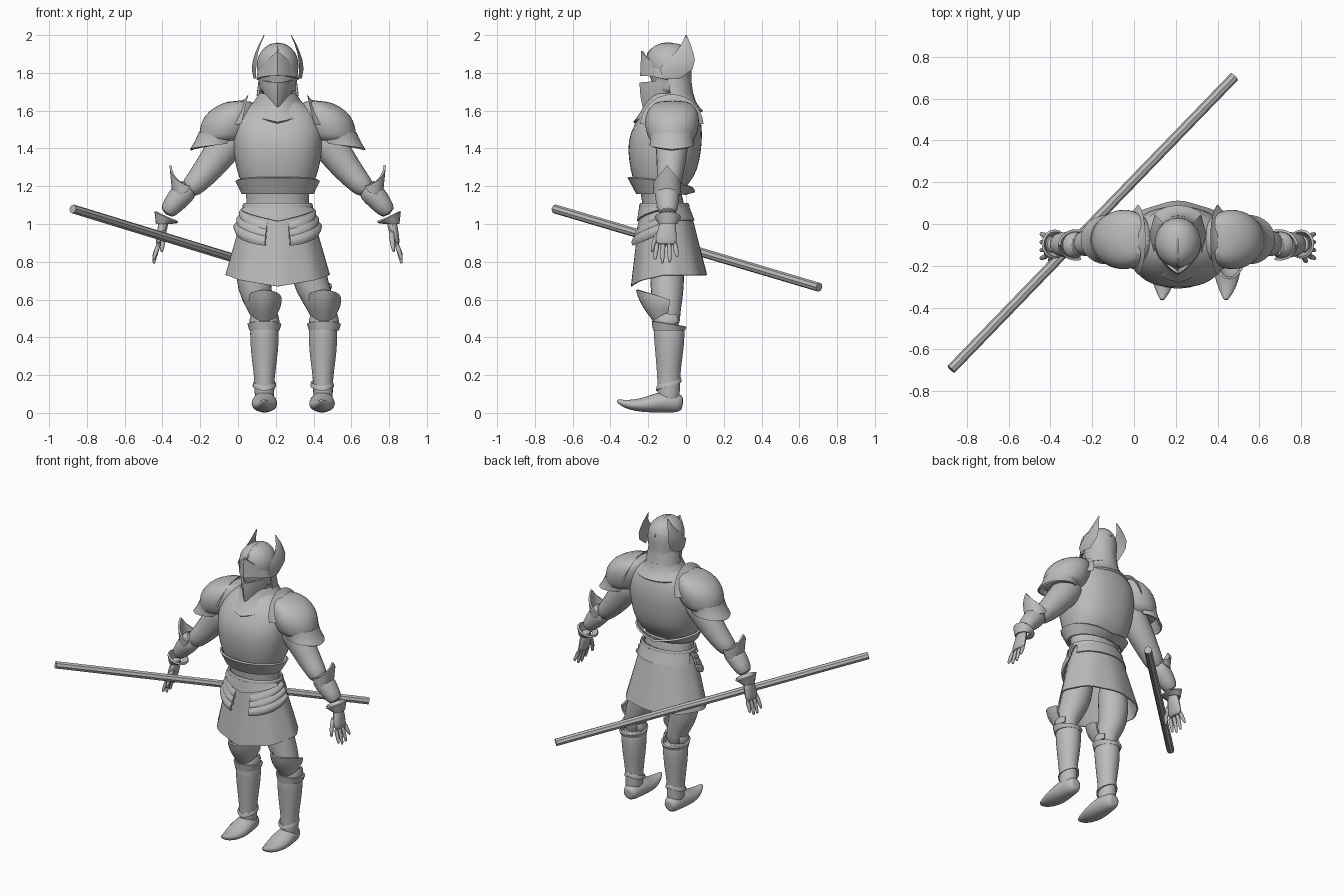
import bpy, bmesh, math
from mathutils import Vector

cube = bpy.data.objects.get("Cube")
if cube:
    bpy.data.objects.remove(cube, do_unlink=True)

steel = bpy.data.materials.new("steel_grey")
steel.use_nodes = True
steel.diffuse_color = (0.5, 0.5, 0.5, 1)
steel.node_tree.nodes["Principled BSDF"].inputs["Base Color"].default_value = (0.5, 0.5, 0.5, 1)

C = 0.21   # the figure stands to one side of the staff's middle


def finish(name, bm, smooth=True, subdiv=0):
    bmesh.ops.recalc_face_normals(bm, faces=bm.faces)
    mesh = bpy.data.meshes.new(name)
    bm.to_mesh(mesh)
    bm.free()
    mesh.materials.append(steel)
    ob = bpy.data.objects.new(name, mesh)
    bpy.context.collection.objects.link(ob)
    if smooth:
        bpy.ops.object.select_all(action='DESELECT')
        ob.select_set(True)
        bpy.context.view_layer.objects.active = ob
        bpy.ops.object.shade_smooth_by_angle(angle=math.radians(42))
    if subdiv:
        ob.modifiers.new("subdivision", 'SUBSURF').levels = subdiv
        ob.modifiers["subdivision"].render_levels = subdiv
    return ob


def skin(bm, rows, closed):
    n = len(rows[0])
    for a, b in zip(rows, rows[1:]):
        for i in range(n if closed else n - 1):
            k = (i + 1) % n
            bm.faces.new((a[i], a[k], b[k], b[i]))


def loft(name, rings, cx=0, s=1, n=20, power=1.0, subdiv=1):
    """Stack of level oval rings (z, centre y, half width, half depth, x shift)."""
    bm = bmesh.new()
    rows = []
    bow = lambda w: math.copysign(abs(w) ** power, w)
    for z, cy, rx, ry, *dx in rings:
        x0 = cx + (dx[0] if dx else 0)
        angles = [math.tau * i / n for i in range(n)]
        rows.append([bm.verts.new((C + s * (x0 + rx * bow(math.sin(a))), cy - ry * bow(math.cos(a)), z))
                     for a in angles])
    skin(bm, rows, True)
    bm.faces.new(rows[0])
    bm.faces.new(rows[-1])
    return finish(name, bm, subdiv=subdiv)


def tube(name, path, s=1, n=12, ref=(0, 1, 0), subdiv=1, smooth=True, origin=C):
    """Limb through (x, y, z, half width, half width along ref)."""
    bm = bmesh.new()
    pts = [Vector((origin + s * p[0], p[1], p[2])) for p in path]
    rows = []
    for i, p in enumerate(path):
        t = (pts[min(i + 1, len(pts) - 1)] - pts[max(i - 1, 0)]).normalized()
        u = Vector(ref)
        u = (u - t * u.dot(t)).normalized()
        w = t.cross(u)
        rows.append([bm.verts.new(pts[i] + w * p[3] * math.cos(math.tau * k / n)
                                  + u * p[4] * math.sin(math.tau * k / n)) for k in range(n)])
    skin(bm, rows, True)
    bm.faces.new(rows[0])
    bm.faces.new(rows[-1])
    return finish(name, bm, smooth, subdiv)


def wrap(name, bot, top, lo, hi, face=0, span=180, s=1, n=24, m=5, keel=0, bulge=0, fold=0, thick=0.012):
    """Curved plate from oval bot to oval top (centre x, y, half width, depth); face 0 is the front."""
    bm = bmesh.new()
    rows = []
    val = lambda f, t: f(t) if callable(f) else f
    for j in range(m + 1):
        v = j / m
        cx, cy, rx, ry = (a + (b - a) * v for a, b in zip(bot, top))
        row = []
        for i in range(n + 1):
            t = -1 + 2 * i / n
            a = math.radians(face + span * t)
            b = 1 + bulge * math.sin(math.pi * v) + fold * math.cos(8 * a) * (1 - v)
            k = keel * max(0, 1 - 2 * abs(t))
            z = val(lo, t) + (val(hi, t) - val(lo, t)) * v
            row.append(bm.verts.new((C + s * (cx + rx * b * math.sin(a)), cy - (ry * b + k) * math.cos(a), z)))
        rows.append(row)
    skin(bm, rows, False)
    bmesh.ops.remove_doubles(bm, verts=bm.verts, dist=0.0005)
    bmesh.ops.recalc_face_normals(bm, faces=bm.faces)
    bmesh.ops.solidify(bm, geom=bm.faces[:], thickness=thick)
    return finish(name, bm)


# Torso, collar and waist
loft("breastplate", [(1.15, -.14, .17, .105), (1.19, -.135, .182, .128), (1.25, -.12, .207, .167),
                     (1.33, -.115, .23, .188), (1.44, -.112, .242, .2), (1.53, -.095, .238, .18),
                     (1.6, -.08, .205, .145), (1.64, -.07, .14, .115), (1.665, -.07, .09, .09)],
     n=24, power=.85)
wrap("belly_plate", (0, -.13, .18, .123), (0, -.127, .213, .172), 1.165, lambda t: 1.25 - .07 * t * t)
wrap("gorget", (0, -.075, .18, .165), (0, -.06, .1, .1), lambda t: 1.6 - .06 * max(0, 1 - 2 * abs(t)),
     1.69, keel=.04, bulge=-.08)
loft("neck", [(1.6, -.06, .08, .08), (1.74, -.07, .075, .08)], subdiv=0)
loft("waist", [(1.02, -.115, .17, .115), (1.1, -.12, .165, .11), (1.18, -.135, .168, .108)], subdiv=0)
wrap("belt", (0, -.115, .185, .132), (0, -.115, .18, .128), 1.083, 1.11, m=2, bulge=.03)

# Skirt and hip plates
wrap("skirt", (0, -.09, .272, .198), (0, -.11, .18, .135), lambda t: .73 - .06 * max(0, 1 - 2.2 * abs(t)),
     1.07, n=48, fold=.02, thick=.008)
wrap("front_fauld", (0, -.11, .2, .15), (0, -.115, .184, .133), lambda t: 1.015 + .06 * abs(t), 1.09, span=75)
wrap("back_fauld", (0, -.105, .2, .15), (0, -.115, .184, .133), 1.02, 1.09, face=180, span=75)
for s, side in ((-1, "right"), (1, "left")):
    for i in range(3):
        z = .915 + .036 * i
        w = .014 * (2 - i)
        wrap(f"{side}_hip_lame_{i + 1}", (0, -.105, .198 + w, .158 + w), (0, -.11, .186 + w, .142 + w),
             lambda t: z + .045 * t + .015 * t * t, lambda t: z + .06 + .04 * t, face=55, span=38, s=s,
             n=12, bulge=.06)

# Helmet
loft("helmet_skull", [(1.69, -.065, .1, .108), (1.72, -.07, .095, .105), (1.77, -.08, .102, .108),
                      (1.83, -.088, .115, .122), (1.89, -.09, .108, .122), (1.935, -.09, .075, .095),
                      (1.96, -.09, .03, .045)])
wrap("neck_guard", (0, -.065, .112, .105), (0, -.075, .1, .1), 1.68, 1.77, face=180, span=100)
wrap("visor", (0, -.1, .068, .085), (0, -.1, .09, .1), lambda t: 1.62 + .08 * t * t,
     lambda t: 1.75 + .03 * t * t, span=100, keel=.045, bulge=.05)
wrap("brow_plate", (0, -.09, .114, .118), (0, -.09, .105, .112), lambda t: 1.785 - .02 * t * t,
     lambda t: 1.815 + .1 * (1 - abs(t)) ** 1.3, span=85, keel=.035)
tube("helmet_comb", [(0, -.21, 1.89, .008, .012), (0, -.16, 1.94, .01, .014), (0, -.09, 1.957, .01, .014),
                     (0, -.01, 1.93, .01, .014), (0, .035, 1.86, .008, .01)], ref=(0, .3, 1), n=8)
for s, side in ((-1, "right"), (1, "left")):
    bm = bmesh.new()
    rows = []
    for y0, y1, z in ((-.12, -.03, 1.77), (-.14, .035, 1.82), (-.1, .047, 1.87), (-.055, .038, 1.91),
                      (-.025, .025, 1.95), (-.002, .004, 2.0)):
        x = .118 - .045 * max(0, (z - 1.82) / .18) ** 2
        bend = .22 * (y1 - y0) * .5
        rows.append([bm.verts.new((C + s * (x + d), y, z)) for y, d in
                     ((y0, -.004), ((y0 + y1) / 2, bend), (y1, -.004))])
    skin(bm, rows, False)
    bmesh.ops.solidify(bm, geom=bm.faces[:], thickness=.012)
    finish(f"{side}_helmet_wing", bm)

    # Shoulder plates
    loft(f"{side}_pauldron", [(1.43, -.075, .115, .115, .3), (1.47, -.075, .135, .132, .283),
                              (1.52, -.075, .145, .145, .267), (1.57, -.073, .14, .145, .252),
                              (1.62, -.07, .112, .125, .228), (1.655, -.07, .06, .08, .195)], s=s)
    wrap(f"{side}_shoulder_lame", (.34, -.075, .125, .118), (.295, -.075, .123, .122),
         lambda t: 1.425 - .03 * (1 - abs(t)), 1.485, face=90, span=125, s=s, bulge=-.03)
    bm = bmesh.new()
    rows = []
    for x, r in ((.21, .13), (.175, .145), (.155, .172)):
        arc = [math.radians(-85 + 170 * i / 14) for i in range(15)]
        rows.append([bm.verts.new((C + s * (x + .04 * (1 - math.cos(a))), -.075 + r * .98 * math.sin(a),
                                   1.515 + r * math.cos(a))) for a in arc])
    skin(bm, rows, False)
    bmesh.ops.solidify(bm, geom=bm.faces[:], thickness=.012)
    finish(f"{side}_shoulder_crest", bm)

    # Arm, elbow plate and gauntlet
    tube(f"{side}_upper_arm", [(.2, -.075, 1.5, .1, .1), (.29, -.075, 1.4, .095, .088),
                               (.36, -.08, 1.3, .082, .078), (.43, -.09, 1.22, .066, .066),
                               (.48, -.1, 1.17, .055, .06)], s)
    tube(f"{side}_vambrace", [(.46, -.1, 1.205, .062, .066), (.51, -.1, 1.155, .068, .07),
                              (.555, -.098, 1.1, .056, .06), (.595, -.096, 1.05, .042, .05)], s)
    wrap(f"{side}_elbow_plate", (.495, -.1, .062, .072), (.485, -.1, .088, .075),
         lambda t: 1.15 + .02 * t * t, lambda t: 1.2 + .11 * (1 - abs(t)) ** 1.5, face=90, span=105, s=s, n=16)
    wrap(f"{side}_gauntlet_cuff", (.605, -.096, .04, .05), (.59, -.096, .062, .07),
         1.0, lambda t: 1.035 + .03 * math.cos(math.pi * t), face=90, s=s, n=16)
    tube(f"{side}_palm", [(.6, -.096, 1.03, .03, .042), (.612, -.1, .97, .026, .05),
                          (.622, -.105, .92, .024, .06), (.63, -.106, .885, .018, .058)], s)
    for i in range(4):
        y = -.152 + .031 * i
        spread = (i - 1.5) * .008
        tip = (.81, .79, .795, .825)[i]
        tube(f"{side}_finger_{i + 1}", [(.625, y, .905, .014, .015), (.642, y + spread * .5, .86, .013, .014),
                                        (.655, y + spread, tip + .01, .01, .01),
                                        (.656, y + spread, tip, .005, .005)], s, n=8)
    tube(f"{side}_thumb", [(.6, -.13, .97, .018, .018), (.605, -.165, .92, .015, .015),
                           (.612, -.178, .87, .012, .012), (.616, -.18, .85, .006, .006)], s, n=8)

# Legs: thigh x, lower thigh x, knee x, ankle x
for side, hip, mid, knee, ankle in (("right", -.135, -.11, -.07, -.07), ("left", .16, .21, .245, .235)):
    tube(f"{side}_thigh", [(hip * .85, -.1, .95, .1, .1), (hip, -.1, .72, .1, .095), (mid, -.1, .61, .086, .088),
                           (knee, -.1, .52, .066, .07), (knee, -.09, .44, .06, .065)])
    wrap(f"{side}_knee_plate", (knee, -.1, .062, .06), (knee, -.1, .09, .165),
         lambda t: .465 + .06 * t * t, lambda t: .65 - .05 * t * t, span=95, bulge=.12, n=16)
    wrap(f"{side}_knee_guard", (knee, -.095, .078, .08), (knee, -.095, .07, .07),
         lambda t: .45 + .03 * t * t, lambda t: .53 - .01 * t * t, span=130, bulge=.06, n=18)
    loft(f"{side}_greave", [(.47, -.09, .075, .083), (.43, -.09, .077, .083), (.37, -.088, .076, .08),
                            (.28, -.09, .068, .07), (.18, -.092, .053, .06), (.11, -.092, .053, .06),
                            (.03, -.088, .05, .055)], cx=(knee + ankle) / 2)
    wrap(f"{side}_greave_rim", (knee, -.09, .079, .084), (knee, -.09, .09, .092),
         .435, lambda t: .47 + .015 * math.cos(math.pi * t), m=2)
    wrap(f"{side}_ankle_band", (ankle, -.092, .062, .068), (ankle, -.092, .057, .063),
         lambda t: .115 + .05 * abs(t), lambda t: .14 + .05 * abs(t), m=2, bulge=.04)
    tube(f"{side}_boot", [(ankle, -.015, .05, .03, .035), (ankle, -.04, .052, .052, .052),
                          (ankle, -.1, .062, .062, .062), (ankle, -.17, .05, .073, .05),
                          (ankle, -.24, .04, .066, .037), (ankle, -.31, .043, .042, .025),
                          (ankle - .005, -.35, .058, .018, .014), (ankle - .005, -.365, .066, .008, .007)],
         ref=(0, 0, 1), n=14)

# Staff
tube("staff", [(-.875, -.695, 1.08, .024, .024), (.48, .705, .665, .024, .024)],
     n=8, ref=(0, 0, 1), subdiv=0, origin=0)
